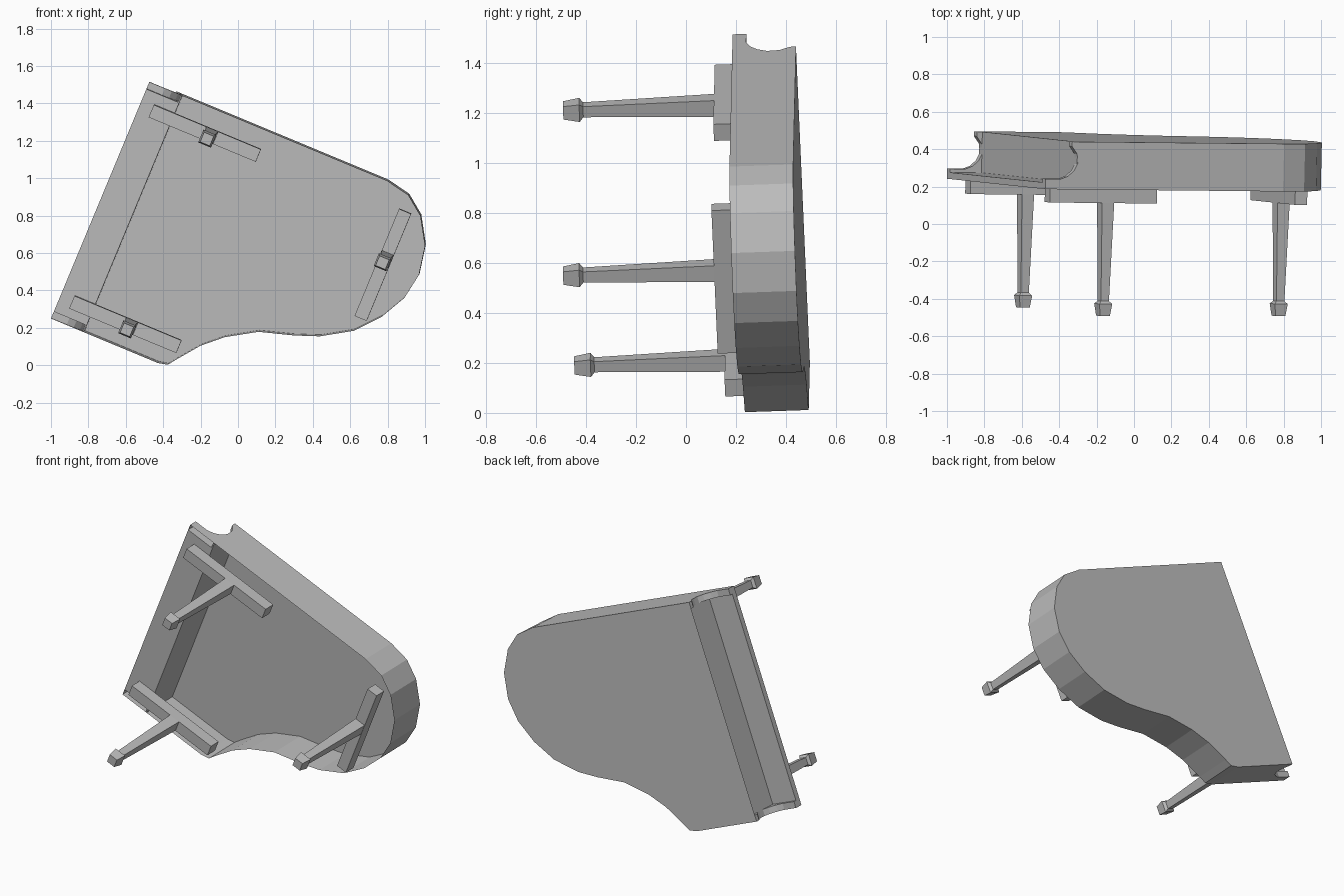
import bpy, bmesh
from mathutils import Matrix, Vector

old = bpy.data.objects.get("Cube")
if old:
    bpy.data.objects.remove(old, do_unlink=True)

# Instrument frame: local x along the keyboard, y towards the tail, z up to the lid
up = Vector((0.024, 1, 0.034)).normalized()
across = Vector((0.384, 0, 0.923))
across = (across - up * across.dot(up)).normalized()
length = up.cross(across)
FRAME = Matrix((across, length, up)).transposed().to_4x4()
FRAME.translation = (-1, 0.242, 0.25)

grey = bpy.data.materials.new("plain grey")
grey.use_nodes = True
grey.diffuse_color = (0.5, 0.5, 0.5, 1)
shader = next(n for n in grey.node_tree.nodes if n.type == 'BSDF_PRINCIPLED')
shader.inputs["Base Color"].default_value = grey.diffuse_color


def add_object(name, bm):
    bmesh.ops.remove_doubles(bm, verts=bm.verts, dist=0.0005)
    bmesh.ops.recalc_face_normals(bm, faces=bm.faces)
    mesh = bpy.data.meshes.new(name)
    bm.to_mesh(mesh)
    bm.free()
    mesh.materials.append(grey)
    obj = bpy.data.objects.new(name, mesh)
    obj.matrix_world = FRAME
    bpy.context.collection.objects.link(obj)
    return obj


def face(bm, points):
    bm.faces.new([bm.verts.new(p) for p in points])


def box(name, x0, x1, y0, y1, z0, z1):
    bm = bmesh.new()
    bmesh.ops.create_cube(bm, size=1)
    for v in bm.verts:
        v.co = ((x0 + x1) / 2 + v.co.x * (x1 - x0),
                (y0 + y1) / 2 + v.co.y * (y1 - y0),
                (z0 + z1) / 2 + v.co.z * (z1 - z0))
    return add_object(name, bm)


WIDTH, HEIGHT, ARM, FALL = 1.37, 0.255, 0.04, 0.19

# Curved rim, from the end of the long straight side round the tail to the short side
rim = [(WIDTH, 1.377), (1.343, 1.51), (1.266, 1.612), (1.128, 1.696), (0.967, 1.726),
       (0.827, 1.702), (0.689, 1.63), (0.562, 1.52), (0.465, 1.365), (0.416, 1.235),
       (0.361, 1.052), (0.265, 0.896), (0.173, 0.794), (0.054, 0.702), (0.012, 0.672),
       (0, 0.62)]
# Scooped end of each arm: (y, z)
scoop = [(0, 0), (0, 0.055), (0.09, 0.055), (0.13, 0.07), (0.165, 0.1), (0.185, 0.14),
         (0.18, 0.19), (0.15, 0.23), (0.15, HEIGHT)]

# Case: thin shell open underneath
bm = bmesh.new()
lid_front = scoop[-1][0]
face(bm, [(x, y, HEIGHT) for x, y in [(0, lid_front), (WIDTH, lid_front)] + rim])
for (xa, ya), (xb, yb) in zip(rim, rim[1:]):
    face(bm, [(xa, ya, 0), (xb, yb, 0), (xb, yb, HEIGHT), (xa, ya, HEIGHT)])
for x, end in ((0, rim[-1][1]), (WIDTH, rim[0][1])):
    face(bm, [(x, y, z) for y, z in scoop + [(end, HEIGHT), (end, 0)]])
add_object("case_and_lid", bm)

# Hollow arms at both ends of the keyboard
for name, outer, inner in (("short_side_arm", 0, ARM), ("long_side_arm", WIDTH, WIDTH - ARM)):
    bm = bmesh.new()
    for (ya, za), (yb, zb) in zip(scoop, scoop[1:]):
        face(bm, [(outer, ya, za), (inner, ya, za), (inner, yb, zb), (outer, yb, zb)])
    face(bm, [(inner, y, z) for y, z in scoop + [(FALL, HEIGHT), (FALL, 0)]])
    add_object(name, bm)

# Key bed and the upright board behind it
box("key_bed", ARM, WIDTH - ARM, 0, FALL - 0.008, 0, 0.035)
box("fall_board", 0.002, WIDTH - 0.002, FALL - 0.008, FALL, 0, HEIGHT - 0.002)

# Cross bars under the case
BAR = -0.075
box("long_side_bar", 1.198, 1.27, 0.07, 0.69, BAR, 0)
box("short_side_bar", 0.09, 0.163, 0.07, 0.69, BAR, 0)
box("tail_bar", 0.64, 1.26, 1.494, 1.564, BAR, 0)

# Tapered square legs with flared feet: (height, width)
sections = [(BAR, 0.07), (-0.6, 0.046), (-0.615, 0.074), (-0.68, 0.056)]


def leg(name, x, y):
    bm = bmesh.new()
    rings = [[(x + sx * w / 2, y + sy * w / 2, z)
              for sx, sy in ((-1, -1), (1, -1), (1, 1), (-1, 1))] for z, w in sections]
    for a, b in zip(rings, rings[1:]):
        for i in range(4):
            j = (i + 1) % 4
            face(bm, [a[i], a[j], b[j], b[i]])
    face(bm, rings[0])
    face(bm, rings[-1])
    add_object(name, bm)


leg("long_side_leg", 1.235, 0.408)
leg("short_side_leg", 0.128, 0.404)
leg("tail_leg", 0.985, 1.528)
